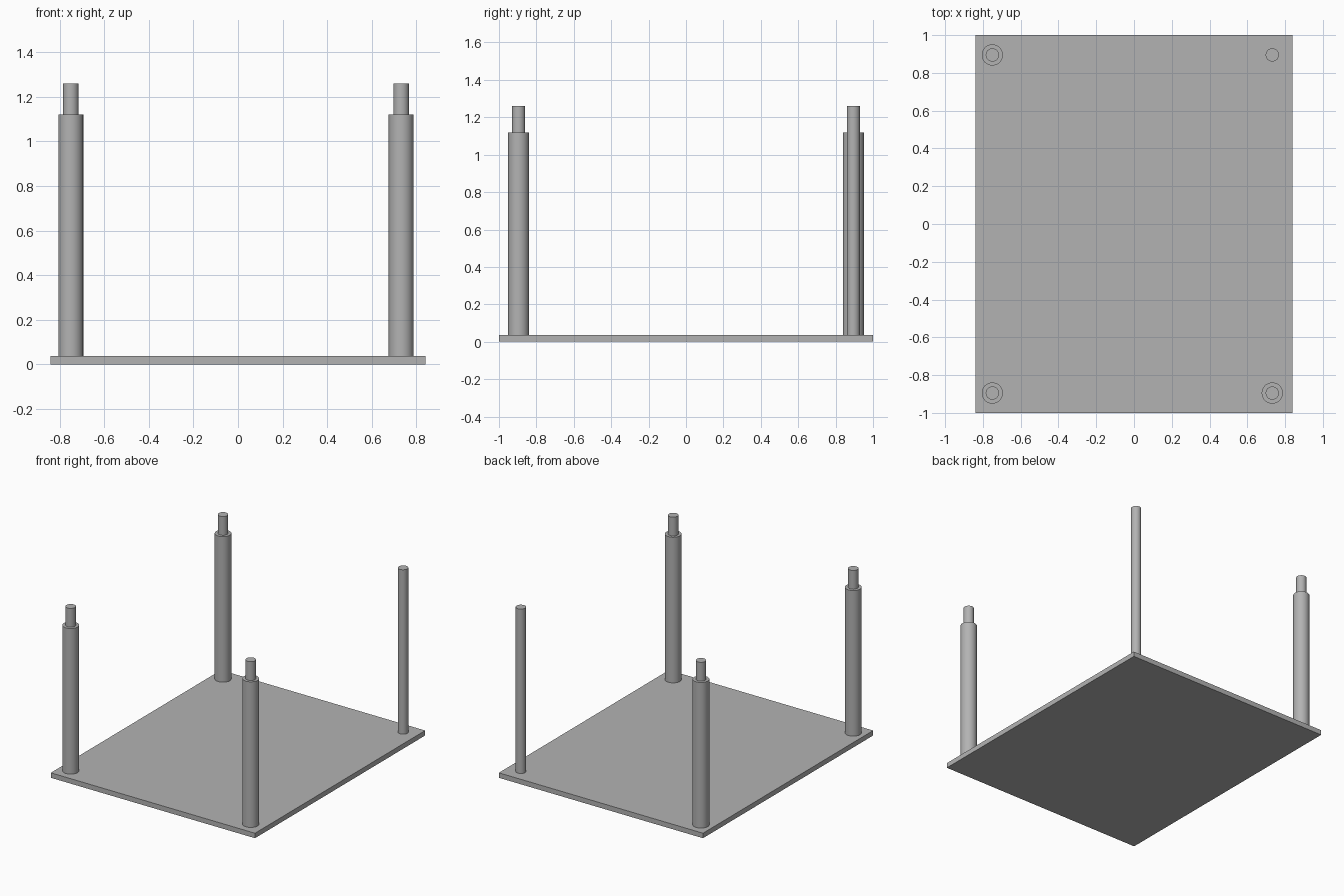
import bpy
import math

cube = bpy.data.objects.get("Cube")
if cube:
    bpy.data.objects.remove(cube, do_unlink=True)

# One plain grey for the whole model
grey = bpy.data.materials.new("plain_grey")
grey.use_nodes = True
colour = (0.45, 0.45, 0.45, 1)
grey.diffuse_color = colour
grey.node_tree.nodes["Principled BSDF"].inputs["Base Color"].default_value = colour

PLATE_TOP = 0.037


def cylinder(name, x, y, radius, top):
    """Smooth upright cylinder standing on the plate."""
    height = top - PLATE_TOP
    bpy.ops.mesh.primitive_cylinder_add(
        vertices=48, radius=radius, depth=height,
        location=(x, y, PLATE_TOP + height / 2))
    obj = bpy.context.object
    obj.name = name
    obj.data.materials.append(grey)
    bpy.ops.object.shade_smooth_by_angle(angle=math.radians(30))


# Base plate
bpy.ops.mesh.primitive_cube_add(size=1, location=(0, 0, PLATE_TOP / 2))
plate = bpy.context.object
plate.name = "base_plate"
plate.scale = (1.68, 2, PLATE_TOP)
bpy.ops.object.transform_apply(location=False, rotation=False, scale=True)
plate.data.materials.append(grey)

# Corner rods, with a thicker sleeve on all but the back left one
for side, x in (("right", -0.75), ("left", 0.732)):
    for end, y in (("front", -0.895), ("back", 0.895)):
        corner = f"{end}_{side}"
        cylinder(f"{corner}_rod", x, y, 0.035, 1.26)
        if corner != "back_left":
            cylinder(f"{corner}_sleeve", x, y, 0.056, 1.12)
